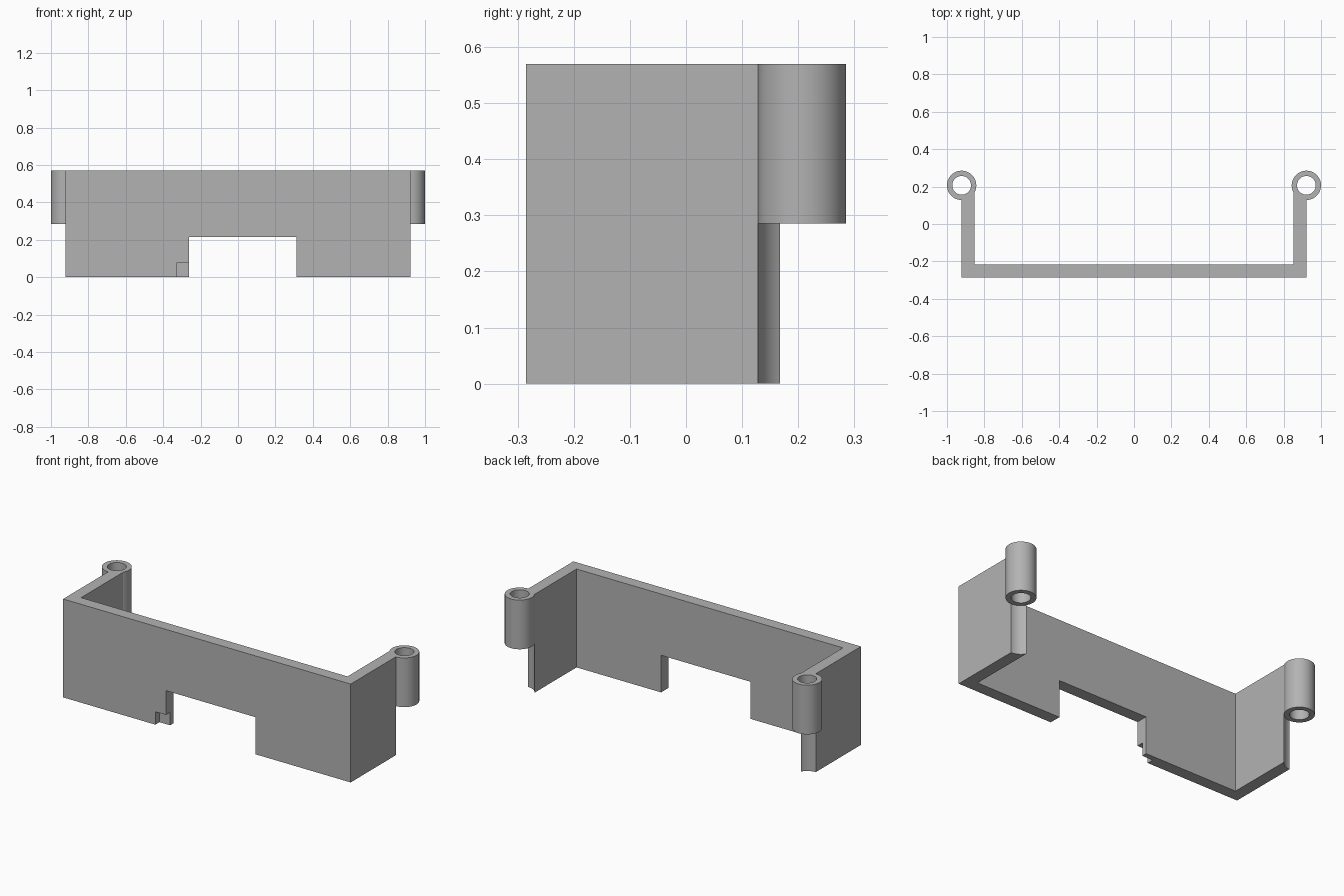
import bpy
import bmesh
from math import cos, sin, radians

cube = bpy.data.objects.get("Cube")
if cube:
    bpy.data.objects.remove(cube, do_unlink=True)

HEIGHT, TUBE_BASE = 0.57, 0.285
FRONT, INNER_FRONT = -0.285, -0.217
TUBE_X, TUBE_Y = 0.9216, 0.2066
RADIUS, BORE = 0.0784, 0.05

grey = bpy.data.materials.new("plain grey")
grey.use_nodes = True
grey.diffuse_color = (0.45, 0.45, 0.45, 1)
grey.node_tree.nodes["Principled BSDF"].inputs["Base Color"].default_value = grey.diffuse_color


def finish(bm, name):
    bmesh.ops.recalc_face_normals(bm, faces=bm.faces)
    mesh = bpy.data.meshes.new(name)
    bm.to_mesh(mesh)
    bm.free()
    mesh.materials.append(grey)
    obj = bpy.data.objects.new(name, mesh)
    bpy.context.collection.objects.link(obj)
    return obj


def activate(obj):
    bpy.ops.object.select_all(action='DESELECT')
    obj.select_set(True)
    bpy.context.view_layer.objects.active = obj


def smooth(obj):
    activate(obj)
    bpy.ops.object.shade_smooth_by_angle(angle=radians(30))


def prism(name, outline, z0, z1):
    bm = bmesh.new()
    face = bm.faces.new([bm.verts.new((x, y, z0)) for x, y in outline])
    new = bmesh.ops.extrude_face_region(bm, geom=[face])["geom"]
    verts = [v for v in new if isinstance(v, bmesh.types.BMVert)]
    bmesh.ops.translate(bm, verts=verts, vec=(0, 0, z1 - z0))
    return finish(bm, name)


def cut(target, x0, x1, y0, y1, z0, z1):
    cutter = prism("cutter", [(x0, y0), (x1, y0), (x1, y1), (x0, y1)], z0, z1)
    cutter.hide_render = True
    mod = target.modifiers.new("cut", 'BOOLEAN')
    mod.operation, mod.solver, mod.object = 'DIFFERENCE', 'EXACT', cutter
    activate(target)
    bpy.ops.object.modifier_apply(modifier=mod.name)
    bpy.data.objects.remove(cutter, do_unlink=True)


# U-shaped wall, with side ends hollowed to fit the tubes
arc = [(TUBE_X + RADIUS * cos(radians(a)), TUBE_Y + RADIUS * sin(radians(a)))
       for a in range(-90, -151, -5)]
half = [(TUBE_X, FRONT)] + arc + [(arc[-1][0], INNER_FRONT)]
wall = prism("bracket_wall", half + [(-x, y) for x, y in reversed(half)], 0, HEIGHT)

# Open slot in the lower edge and the shallow step beside it
cut(wall, -0.262, 0.312, FRONT - 0.1, INNER_FRONT + 0.1, -0.1, 0.215)
cut(wall, -0.33, -0.2, FRONT - 0.1, FRONT + 0.038, -0.1, 0.075)
smooth(wall)


# Screw tubes at the back ends
def tube(name, cx):
    bm = bmesh.new()
    loops = []
    for r, z in ((RADIUS, TUBE_BASE), (RADIUS, HEIGHT), (BORE, HEIGHT), (BORE, TUBE_BASE)):
        loops.append([bm.verts.new((cx + r * cos(radians(a)), TUBE_Y + r * sin(radians(a)), z))
                      for a in range(0, 360, 5)])
    for i, low in enumerate(loops):
        high = loops[(i + 1) % len(loops)]
        for j in range(len(low)):
            k = (j + 1) % len(low)
            bm.faces.new((low[j], low[k], high[k], high[j]))
    smooth(finish(bm, name))


tube("left_tube", TUBE_X)
tube("right_tube", -TUBE_X)
